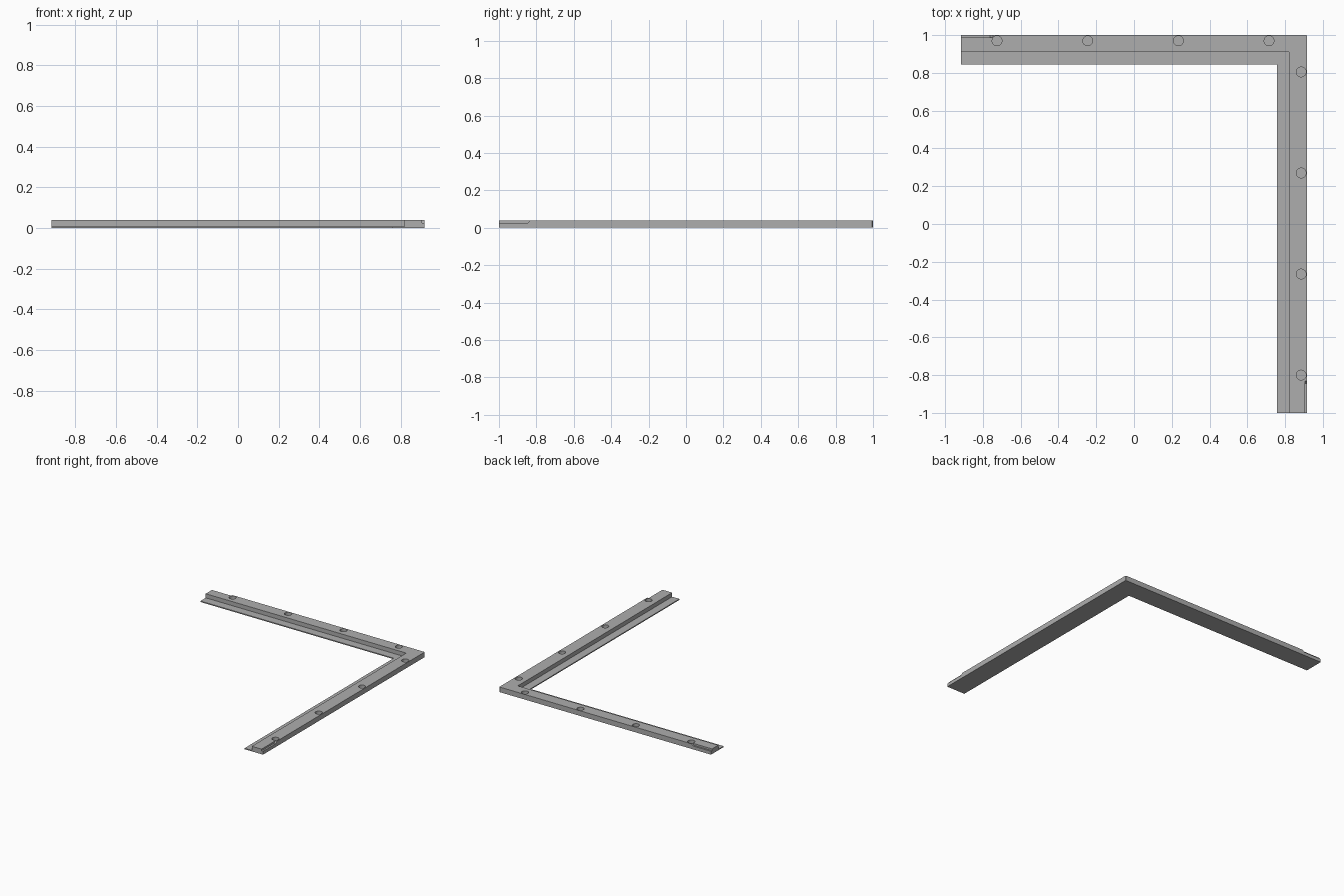
import bpy, bmesh
from mathutils import Vector

cube = bpy.data.objects.get("Cube")
if cube:
    bpy.data.objects.remove(cube, do_unlink=True)

X, Y = 0.917, 1.0            # half sizes of the footprint
PLATE, TOP = 0.008, 0.04     # heights of flange and rail
RADIUS = 0.026               # screw hole radius

grey = bpy.data.materials.new("mid grey")
grey.use_nodes = True
grey.diffuse_color = (0.42, 0.42, 0.42, 1)
grey.node_tree.nodes["Principled BSDF"].inputs["Base Color"].default_value = grey.diffuse_color


def prism(name, points, direction):
    """Extrude a flat outline along a direction into a closed solid."""
    bm = bmesh.new()
    face = bm.faces.new([bm.verts.new(p) for p in points])
    ext = bmesh.ops.extrude_face_region(bm, geom=[face])
    verts = [g for g in ext["geom"] if isinstance(g, bmesh.types.BMVert)]
    bmesh.ops.translate(bm, verts=verts, vec=Vector(direction))
    bmesh.ops.recalc_face_normals(bm, faces=bm.faces)
    mesh = bpy.data.meshes.new(name)
    bm.to_mesh(mesh)
    bm.free()
    mesh.materials.append(grey)
    obj = bpy.data.objects.new(name, mesh)
    bpy.context.collection.objects.link(obj)
    return obj


def corner_strip(name, inner_x, inner_y, z0, z1):
    """L-shaped strip with a slightly clipped outer corner."""
    c = 0.005
    outline = [(-X, Y), (-X, inner_y), (inner_x, inner_y), (inner_x, -Y),
               (X, -Y), (X, Y - c), (X - c, Y)]
    return prism(name, [(x, y, z0) for x, y in outline], (0, 0, z1 - z0))


# Thin flange below, raised rail along the outer edge
corner_strip("flange", 0.757, 0.845, 0, PLATE)
rail = corner_strip("rail", 0.82, 0.91, PLATE, TOP)

# Cutters for the blind screw holes
cutters = []
holes = [(-0.725 + 0.48 * i, 0.97) for i in range(4)]
holes += [(0.885, 0.805 - 0.535 * i) for i in range(4)]
for x, y in holes:
    bpy.ops.mesh.primitive_cylinder_add(vertices=32, radius=RADIUS, depth=0.06,
                                        location=(x, y, 0.012 + 0.03))
    cutters.append(bpy.context.object)
    cutters[-1].name = "hole_cutter"

# Cutters for the shallow edge steps with a sloped end
step = [(-0.02, 0.026), (0.155, 0.026), (0.17, TOP), (0.17, 0.06), (-0.02, 0.06)]
cutters.append(prism("back_step_cutter", [(-X + d, Y - 0.013, z) for d, z in step], (0, 0.05, 0)))
cutters.append(prism("side_step_cutter", [(X - 0.013, -Y + d, z) for d, z in step], (0.05, 0, 0)))

# Cut the rail, then discard the cutters
bpy.context.view_layer.objects.active = rail
for cutter in cutters:
    cutter.hide_render = True
    mod = rail.modifiers.new("cut", "BOOLEAN")
    mod.operation = "DIFFERENCE"
    mod.solver = "EXACT"
    mod.object = cutter
    bpy.ops.object.modifier_apply(modifier=mod.name)
for cutter in cutters:
    bpy.data.objects.remove(cutter, do_unlink=True)

# Keep every face on the single material
rail.data.materials.clear()
rail.data.materials.append(grey)
for poly in rail.data.polygons:
    poly.material_index = 0
